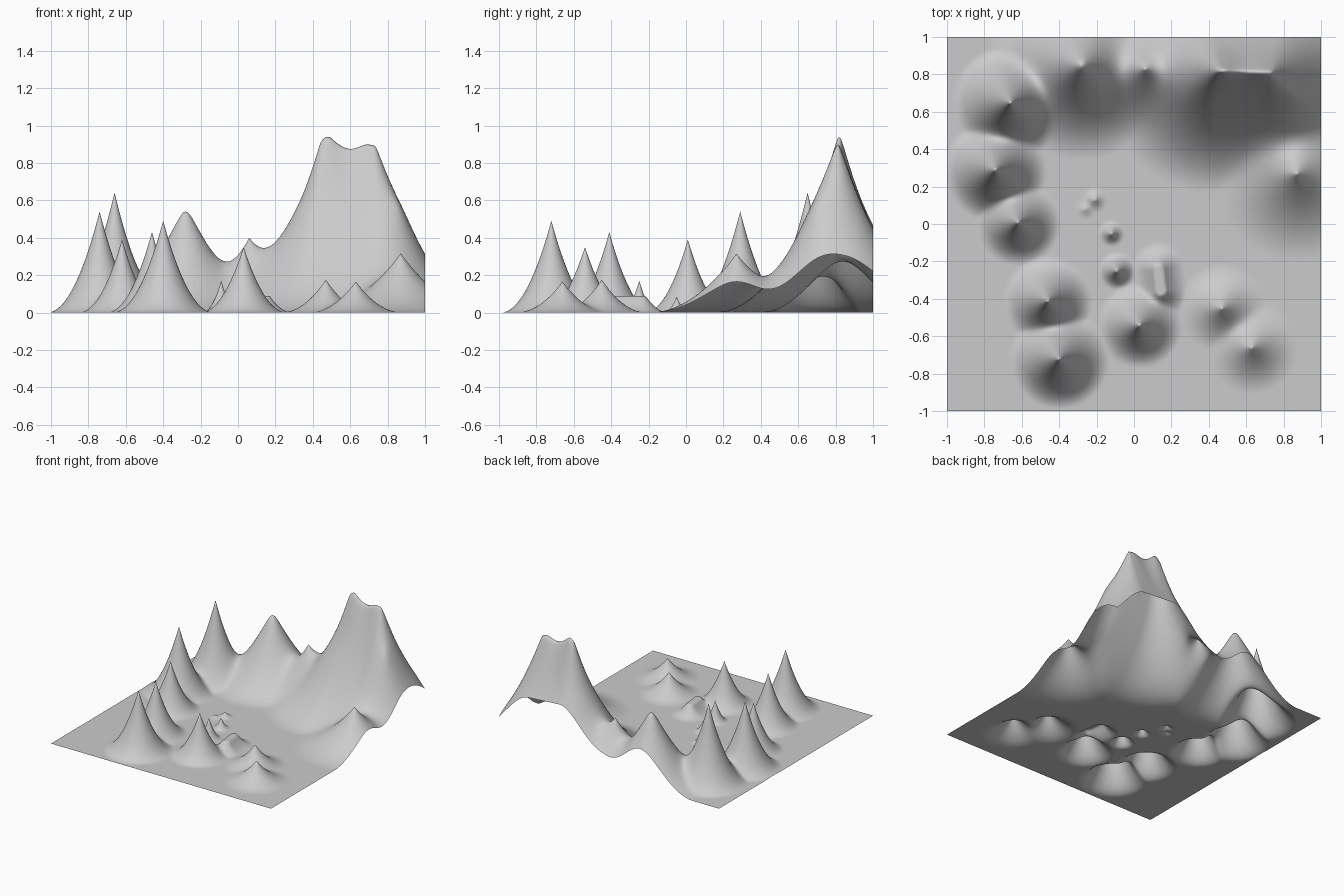
import bpy, bmesh, math

if "Cube" in bpy.data.objects:
    bpy.data.objects.remove(bpy.data.objects["Cube"])

# Sharp peaks: x, y, height, falloff radius
PEAKS = [
    (-0.66, 0.65, 0.64, 0.31), (-0.74, 0.29, 0.54, 0.28),
    (-0.62, 0.01, 0.39, 0.23), (-0.46, -0.41, 0.43, 0.24),
    (-0.40, -0.72, 0.49, 0.27), (0.03, -0.54, 0.35, 0.23),
    (0.47, -0.45, 0.175, 0.24), (0.63, -0.66, 0.165, 0.25),
    (0.87, 0.27, 0.315, 0.47), (0.06, 0.83, 0.365, 0.42),
    (-0.09, -0.25, 0.17, 0.10), (-0.12, -0.05, 0.085, 0.07),
    (-0.21, 0.13, 0.04, 0.07), (-0.26, 0.08, 0.02, 0.06),
]


def falloff(d, radius, rounding=0.0):
    d = math.hypot(d, rounding) - rounding
    return max(0.0, 1 - d / radius) ** 2


def segment_distance(x, y, ax, ay, bx, by):
    dx, dy = bx - ax, by - ay
    t = ((x - ax) * dx + (y - ay) * dy) / (dx * dx + dy * dy)
    t = min(1, max(0, t))
    return math.hypot(x - ax - t * dx, y - ay - t * dy)


def height(x, y):
    parts = [h * falloff(math.hypot(x - px, y - py), r) for px, py, h, r in PEAKS]
    # broad rounded hill in the back range
    parts.append(0.54 * falloff(math.hypot(x + 0.28, y - 0.85), 0.48, 0.03))
    # main mountain: long ridge with two summits and a shoulder
    ridge = 0.86 * falloff(segment_distance(x, y, 0.45, 0.82, 0.73, 0.81), 0.65, 0.01)
    for px, py, h, r in ((0.48, 0.82, 0.08, 0.14), (0.69, 0.82, 0.04, 0.16),
                         (0.86, 0.69, 0.09, 0.2)):
        ridge += h * falloff(math.hypot(x - px, y - py), r, 0.02)
    parts.append(ridge)
    # small flat-topped mound
    d = segment_distance(x, y, 0.13, -0.24, 0.145, -0.36)
    parts.append(0.088 * falloff(max(0, d - 0.025), 0.12))
    return math.sqrt(sum(p * p for p in parts))


# Terrain sheet: a fine grid raised by the height function
bm = bmesh.new()
bmesh.ops.create_grid(bm, x_segments=200, y_segments=200, size=1.0)
for v in bm.verts:
    v.co.z = height(v.co.x, v.co.y)
for f in bm.faces:
    f.smooth = True
mesh = bpy.data.meshes.new("terrain")
bm.to_mesh(mesh)
bm.free()
terrain = bpy.data.objects.new("terrain", mesh)
bpy.context.collection.objects.link(terrain)
